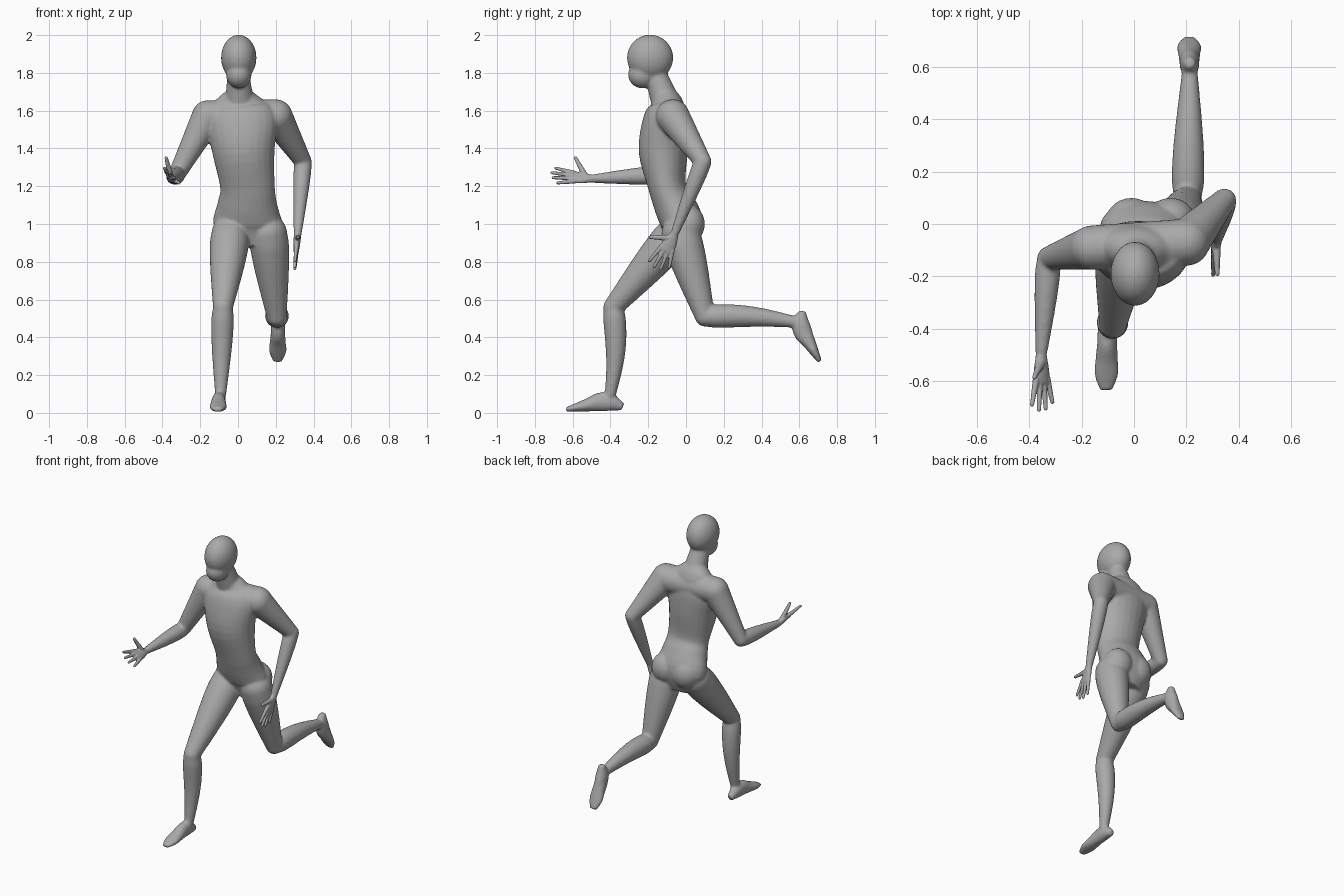
import bpy, bmesh, math
from mathutils import Vector, Matrix

if "Cube" in bpy.data.objects:
    bpy.data.objects.remove(bpy.data.objects["Cube"])

grey = bpy.data.materials.new("plain grey")
grey.use_nodes = True
colour = (0.4, 0.4, 0.4, 1)
grey.diffuse_color = colour
grey.node_tree.nodes["Principled BSDF"].inputs["Base Color"].default_value = colour

ACROSS = Vector((1, 0, 0))
ALONG = Vector((0, 1, 0))


def spline(before, start, end, after, t):
    """Smooth curve through neighbouring keys, number by number."""
    result = []
    for p, q, r, s in zip(before, start, end, after):
        slope_in, slope_out = (r - p) / 2, (s - q) / 2
        ease = t * t * (3 - 2 * t)
        result.append(q + (r - q) * ease + slope_in * t * (1 - t) ** 2 - slope_out * t * t * (1 - t))
    return result


def tube(bm, keys, side=ACROSS, steps=4, sides=24):
    """Loft ellipses (x, y, z, half width, half depth) along a smooth path."""
    last = len(keys) - 1
    rows = []
    for i in range(last):
        before, after = keys[max(i - 1, 0)], keys[min(i + 2, last)]
        rows += [spline(before, keys[i], keys[i + 1], after, s / steps) for s in range(steps)]
    rows.append(keys[last])
    centres = [Vector(row[:3]) for row in rows]
    rings = []
    for i, row in enumerate(rows):
        tangent = centres[min(i + 1, len(rows) - 1)] - centres[max(i - 1, 0)]
        depth = tangent.cross(side).normalized()
        width = depth.cross(tangent).normalized()
        ring = []
        for k in range(sides):
            angle = math.tau * k / sides
            offset = width * math.cos(angle) * row[3] + depth * math.sin(angle) * row[4]
            ring.append(bm.verts.new(centres[i] + offset))
        rings.append(ring)
    for lower, upper in zip(rings, rings[1:]):
        for k in range(sides):
            bm.faces.new((lower[k - 1], lower[k], upper[k], upper[k - 1]))
    bm.faces.new(rings[0])
    bm.faces.new(rings[-1])


def ball(bm, centre, size):
    place = Matrix.Translation(centre) @ Matrix.Diagonal((*size, 1))
    bmesh.ops.create_uvsphere(bm, u_segments=24, v_segments=16, radius=1, matrix=place)


def limb(bm, start, end, thick, thin, muscle=0, bow=(0, 0, 0), side=ACROSS):
    """Tapered round limb with rounded ends; the muscle swells its upper half."""
    keys, count = [], 8
    for i in range(count + 1):
        t = i / count
        centre = start.lerp(end, t) + Vector(bow) * math.sin(math.pi * t)
        radius = thick + (thin - thick) * t + muscle * math.sin(math.pi * t ** 0.6)
        keys.append((*centre, radius, radius))
    tube(bm, keys, side)
    ball(bm, start, [thick] * 3)
    ball(bm, end, [thin] * 3)


def foot(bm, heel, toe):
    """Foot standing on the sole line from heel to toe."""
    up = (toe - heel).cross(ACROSS).normalized()
    widths = (.02, .036, .038, .043, .046, .025)
    heights = (.02, .046, .05, .036, .024, .012)
    keys = []
    for i, (width, height) in enumerate(zip(widths, heights)):
        centre = heel.lerp(toe, i / (len(widths) - 1)) + up * height
        keys.append((*centre, width, height))
    tube(bm, keys)


def hand(name, wrist, knuckles, side, thumb):
    """Flat palm, four spread fingers and a thumb."""
    bm = bmesh.new()
    reach = (knuckles - wrist).normalized()
    palm = []
    for t, width, thickness in ((-.4, .02, .02), (0, .022, .02), (.5, .037, .018), (1, .04, .014)):
        palm.append((*wrist.lerp(knuckles, t), width, thickness))
    tube(bm, palm, side)
    for i, length in enumerate((.08, .1, .095, .07)):
        base = knuckles + side * (.03 - .02 * i) - reach * .02
        tip = knuckles + side * (.055 - .037 * i) + reach * length
        limb(bm, base, tip, .013, .008, side=side)
    limb(bm, wrist.lerp(knuckles, .25), thumb, .018, .009)
    finish(bm, name, .004, 2)


def finish(bm, name, voxel, smoothing):
    """Fuse the overlapping volumes into one smooth skin."""
    bmesh.ops.recalc_face_normals(bm, faces=bm.faces)
    mesh = bpy.data.meshes.new(name)
    bm.to_mesh(mesh)
    bm.free()
    mesh.materials.append(grey)
    part = bpy.data.objects.new(name, mesh)
    bpy.context.collection.objects.link(part)
    fuse = part.modifiers.new("fuse", 'REMESH')
    fuse.mode = 'VOXEL'
    fuse.voxel_size = voxel
    fuse.use_smooth_shade = True
    soften = part.modifiers.new("soften", 'SMOOTH')
    soften.factor = 0.5
    soften.iterations = smoothing


# Joints of the running pose
right_shoulder = Vector((-.16, -.09, 1.57))
right_elbow = Vector((-.325, -.13, 1.26))
right_wrist = Vector((-.354, -.5, 1.24))
left_shoulder = Vector((.2, -.07, 1.57))
left_elbow = Vector((.345, .09, 1.33))
left_wrist = Vector((.316, -.06, .95))
right_hip = Vector((-.04, -.05, .95))
right_knee = Vector((-.08, -.385, .56))
right_ankle = Vector((-.092, -.4, .1))
left_hip = Vector((.16, -.03, .95))
left_knee = Vector((.205, .1, .51))
left_ankle = Vector((.213, .585, .48))

body = bmesh.new()

# Torso from crotch to collar, turned slightly at the chest
tube(body, [(.06, -.02, .88, .11, .07), (.05, -.02, 1, .18, .11), (.05, -.06, 1.1, .16, .11),
            (.05, -.1, 1.2, .145, .1), (.03, -.12, 1.38, .165, .13), (.02, -.11, 1.54, .19, .12),
            (.01, -.1, 1.63, .15, .09), (.01, -.12, 1.69, .08, .06)], Vector((1, -.08, 0)))
for x in (-.01, .14):
    ball(body, (x, .015, 1), (.095, .085, .1))

# Neck, skull and jaw
limb(body, Vector((.01, -.1, 1.62)), Vector((0, -.17, 1.82)), .08, .055)
ball(body, (.004, -.19, 1.88), (.094, .123, .122))
ball(body, (.004, -.23, 1.79), (.068, .077, .072))

# Shoulder girdle and arms
limb(body, right_shoulder, left_shoulder, .085, .09, side=ALONG)
limb(body, right_shoulder, right_elbow, .085, .045, side=ALONG)
limb(body, right_elbow, right_wrist, .045, .022, .008)
limb(body, left_shoulder, left_elbow, .09, .046, side=ALONG)
limb(body, left_elbow, left_wrist, .046, .022, .005)

# Legs and feet
limb(body, right_hip, right_knee, .1, .053, .012)
limb(body, right_knee, right_ankle, .052, .03, .013, (0, .02, 0))
foot(body, Vector((-.1, -.335, .01)), Vector((-.107, -.635, .005)))
limb(body, left_hip, left_knee, .1, .053, .012)
limb(body, left_knee, left_ankle, .053, .03, .015, (0, 0, .015))
foot(body, Vector((.212, .635, .545)), Vector((.21, .72, .275)))
finish(body, "body", .008, 8)

# Hands: the right palm is tilted, the left hangs flat beside the thigh
hand("right_hand", right_wrist, Vector((-.352, -.61, 1.25)), Vector((-.7, 0, .7)), Vector((-.38, -.585, 1.35)))
hand("left_hand", left_wrist, Vector((.308, -.108, .855)), Vector((0, -.9, .4)), Vector((.318, -.19, .93)))
